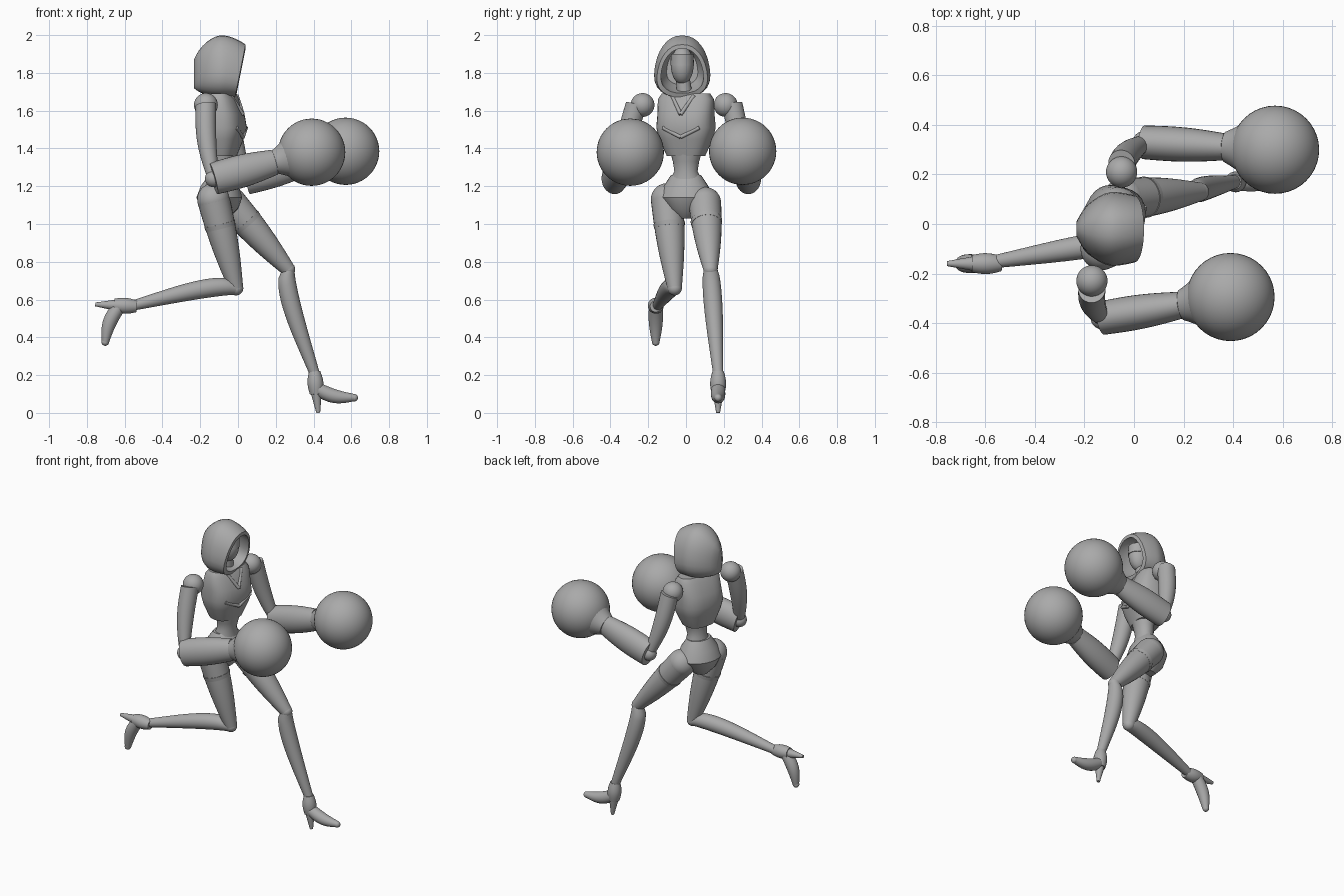
import bpy, bmesh, math
from mathutils import Vector, Matrix

cube = bpy.data.objects.get("Cube")
if cube:
    bpy.data.objects.remove(cube)

shade = (0.4, 0.4, 0.4, 1)
grey = bpy.data.materials.new("plain grey")
grey.use_nodes = True
grey.diffuse_color = shade
grey.node_tree.nodes["Principled BSDF"].inputs["Base Color"].default_value = shade

RIGHTWARD, UP = Vector((1, 0, 0)), Vector((0, 0, 1))
OUTWARD = Vector((0, 1, 0))
TWIST = Matrix.Rotation(math.radians(-15), 3, 'Z')
ACROSS, FORWARD = TWIST @ OUTWARD, TWIST @ RIGHTWARD   # the turned torso


def finish(name, bm, angle):
    bmesh.ops.recalc_face_normals(bm, faces=bm.faces)
    mesh = bpy.data.meshes.new(name)
    bm.to_mesh(mesh)
    bm.free()
    mesh.materials.append(grey)
    obj = bpy.data.objects.new(name, mesh)
    bpy.context.collection.objects.link(obj)
    bpy.ops.object.select_all(action='DESELECT')
    obj.select_set(True)
    bpy.context.view_layer.objects.active = obj
    bpy.ops.object.shade_smooth_by_angle(angle=math.radians(angle))


def skin(name, rings, angle=40):
    """Join rings of points into a closed surface."""
    bm = bmesh.new()
    rings = [[bm.verts.new(point) for point in ring] for ring in rings]
    for ring, following in zip(rings, rings[1:]):
        for i in range(len(ring)):
            bm.faces.new((ring[i - 1], ring[i], following[i], following[i - 1]))
    bm.faces.new(rings[0])
    bm.faces.new(rings[-1])
    finish(name, bm, angle)


def oval(centre, side, front, power=1.0, sides=28):
    """Ring of points; a power below one makes it boxier."""
    ring = []
    for k in range(sides):
        angle = math.tau * k / sides
        c, s = math.cos(angle), math.sin(angle)
        ring.append(centre + side * math.copysign(abs(c) ** power, c)
                    + front * math.copysign(abs(s) ** power, s))
    return ring


def limb(name, start, end, thick, thin, bulge=0.0, bow=Vector(), depth=1.0, skew=1.0, steps=14):
    """Tapered tube that may swell, and bow sideways, along its length."""
    start, end = Vector(start), Vector(end)
    along = (end - start).normalized()
    side = (OUTWARD - along * along.y).normalized()
    front = along.cross(side)
    rings = []
    for k in range(steps + 1):
        t = k / steps
        swell = math.sin(math.pi * t ** skew)
        radius = thick + (thin - thick) * t + bulge * swell
        rings.append(oval(start.lerp(end, t) + bow * swell, side * radius, front * radius * depth))
    skin(name, rings)


def stack(name, foot, head, profile, power=1.0):
    """Level sections, each height, half width and half depth, along a leaning core."""
    foot, head = Vector(foot), Vector(head)
    rings = []
    for height, width, depth in profile:
        core = foot.lerp(head, (height - foot.z) / (head.z - foot.z))
        rings.append(oval(core, ACROSS * width, FORWARD * depth, power))
    skin(name, rings, 35)


def ball(name, centre, radius, scale=(1, 1, 1)):
    bm = bmesh.new()
    bmesh.ops.create_uvsphere(bm, u_segments=40, v_segments=24, radius=radius)
    bmesh.ops.scale(bm, verts=bm.verts, vec=scale)
    bmesh.ops.translate(bm, verts=bm.verts, vec=centre)
    finish(name, bm, 40)


# Hood: arched sections run to the front rim, then turn back inside
outer = [((k + 0.3) / 12.3, 1) for k in range(13)]
rings = []
for t, shrink in outer + [(1, 0.84), (0.7, 0.76), (0.4, 0.6)]:
    swell = math.sin(min(t * 1.7, 1) * math.pi / 2) ** 0.6
    droop = 0.05 * max(0, 2 * t - 1) ** 2
    top, low = 1.84 + 0.16 * swell - droop, 1.73 - 0.06 * swell
    middle, half = (top + low) / 2, (top - low) / 2 * shrink
    ring = []
    for point in oval(Vector(), UP * half, OUTWARD * 0.145 * swell * shrink * (1 - droop * 2), 0.85):
        point.y *= 1 - 0.2 * point.z / half
        lean = 0.2 * max(0, 2 * t - 1) * (point.z - half)
        ring.append(point + Vector((0.28 * t - 0.24 + lean, -0.02, middle)))
    rings.append(ring)
skin("hood", rings, 50)

# Head and neck
ball("face", (-0.06, -0.02, 1.84), 0.1, (0.7, 0.6, 1))
limb("visor", (-0.06, -0.02, 1.84), (-0.06, -0.02, 1.9), 0.062, 0.06, depth=1.2)
limb("neck", (-0.08, 0, 1.62), (-0.07, -0.02, 1.8), 0.045, 0.035)

# Torso
hips, collar = (-0.1, 0, 1.1), (-0.08, 0, 1.7)
stack("chest", hips, collar,
      [(1.69, 0.13, 0.06), (1.66, 0.15, 0.08), (1.58, 0.15, 0.11), (1.51, 0.155, 0.125),
       (1.45, 0.14, 0.11), (1.36, 0.1, 0.08)], 0.75)
stack("waist", hips, (-0.07, 0, 1.4),
      [(1.4, 0.09, 0.07), (1.33, 0.07, 0.06), (1.28, 0.062, 0.055), (1.22, 0.09, 0.07)])
stack("pelvis", hips, collar,
      [(1.26, 0.08, 0.06), (1.2, 0.12, 0.1), (1.14, 0.145, 0.12), (1.08, 0.1, 0.1),
       (1.03, 0.04, 0.05)])

# Raised lapels and breast seams on the chest front
for word, side in (("right", -1), ("left", 1)):
    for part, height, rise, out, back in (("lapel", 1.58, 0.1, 0.06, 0.05),
                                          ("breast_seam", 1.46, 0.05, 0.1, 0.01)):
        low = Vector((-0.08, 0, height)) + FORWARD * 0.11
        high = low + ACROSS * side * out + UP * rise - FORWARD * back
        limb(f"{word}_{part}", low, high, 0.01, 0.01)

# Arms: shoulder ball, upper arm, gauntlet and round glove
for word, side, shoulder, elbow, glove in (
        ("right", -1, (-0.17, -0.23, 1.63), (-0.13, -0.38, 1.24), (0.39, -0.295, 1.38)),
        ("left", 1, (-0.05, 0.21, 1.63), (0.04, 0.33, 1.24), (0.57, 0.3, 1.385))):
    shoulder, elbow, glove = Vector(shoulder), Vector(elbow), Vector(glove)
    ball(f"{word}_shoulder", shoulder, 0.063)
    limb(f"{word}_upper_arm", shoulder + OUTWARD * side * 0.035, elbow, 0.055, 0.03, 0.008,
         bow=RIGHTWARD * -0.015)
    ball(f"{word}_elbow", elbow, 0.045)
    wrist = elbow.lerp(glove, 0.62)
    limb(f"{word}_gauntlet", elbow, wrist, 0.068, 0.054, 0.008, depth=1.25)
    limb(f"{word}_glove_cuff", wrist, wrist.lerp(glove, 0.65), 0.062, 0.158, -0.01)
    ball(f"{word}_glove", glove, 0.178)

# Legs: trailing right leg bends back, leading left leg reaches forward
for word, hip, knee, ankle, calf in (
        ("right", (-0.13, -0.1, 1.13), (-0.01, -0.06, 0.66), (-0.55, -0.15, 0.57), UP * 0.025),
        ("left", (-0.04, 0.1, 1.11), (0.265, 0.13, 0.76), (0.405, 0.17, 0.21), RIGHTWARD * -0.03)):
    hip, knee, ankle = Vector(hip), Vector(knee), Vector(ankle)
    ball(f"{word}_hip", hip, 0.086)
    limb(f"{word}_thigh", hip, knee, 0.086, 0.038, 0.01)
    ball(f"{word}_knee", knee, 0.038)
    limb(f"{word}_shin", knee, ankle, 0.036, 0.027, 0.016, calf, skew=0.6)
    strap = hip.lerp(knee, 0.27)
    limb(f"{word}_thigh_strap", strap, strap.lerp(knee, 0.07), 0.084, 0.08)

# High-heeled feet, one shape turned into each pose
for word, ankle, turn in (("right", (-0.545, -0.16, 0.565), 98), ("left", (0.405, 0.17, 0.21), 0)):
    pose = Matrix.Translation(ankle) @ Matrix.Rotation(math.radians(turn), 4, 'Y')
    sole = pose.to_3x3() @ UP * -0.02
    top, base, tip, instep, toe = (pose @ Vector((x, 0, z)) for x, z in (
        (0, 0.01), (0.01, -0.11), (0.02, -0.21), (-0.01, -0.07), (0.21, -0.13)))
    limb(f"{word}_ankle_cuff", top, base, 0.03, 0.034, 0.01)
    limb(f"{word}_shoe", instep, toe, 0.034, 0.02, 0.01, sole)
    ball(f"{word}_toe", toe, 0.02)
    limb(f"{word}_heel", base, tip, 0.028, 0.01)
